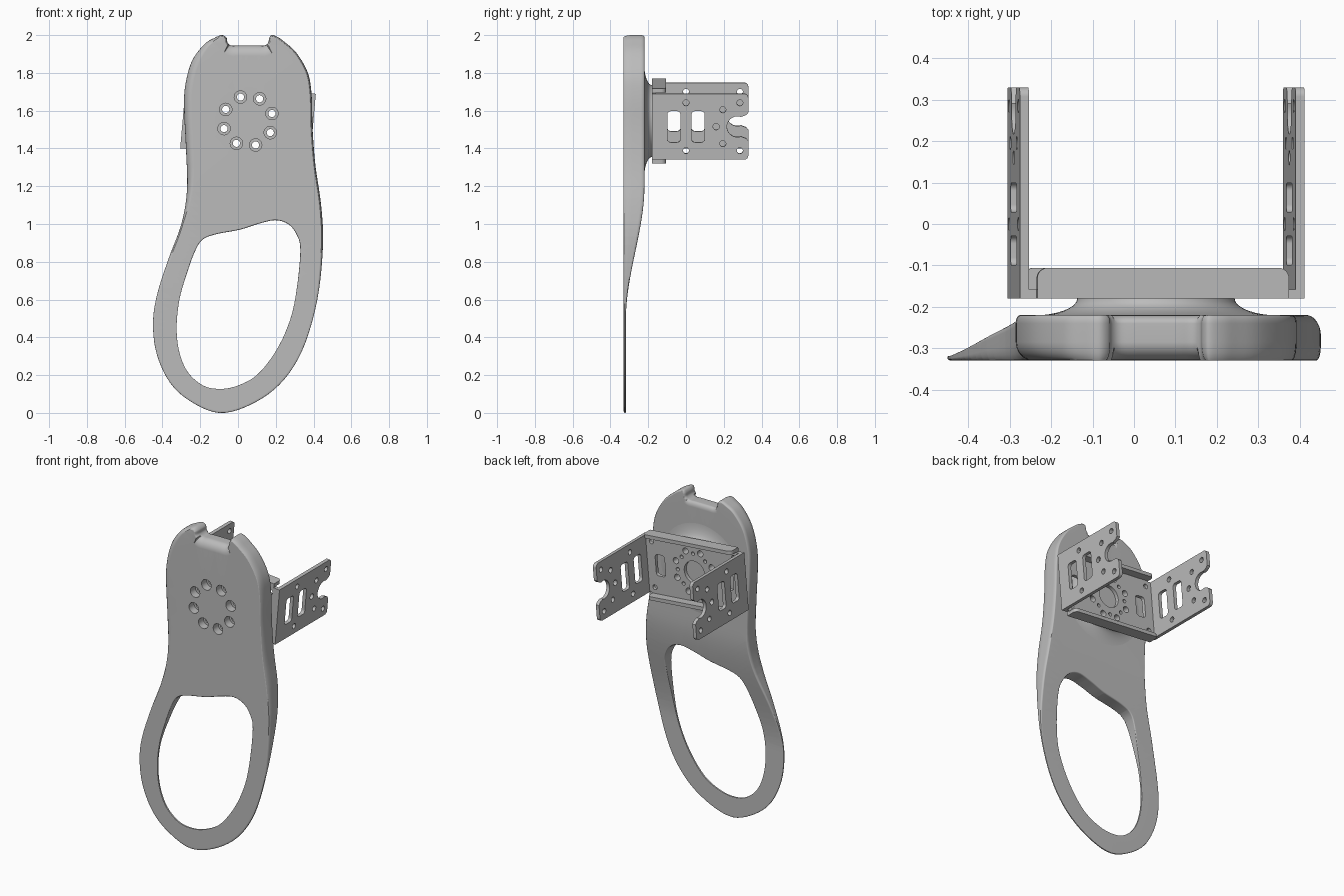
import bpy, bmesh
from math import sin, cos, pi, radians, hypot
from mathutils import Matrix, Vector

cube = bpy.data.objects.get("Cube")
if cube:
    bpy.data.objects.remove(cube, do_unlink=True)

GREY = (0.5, 0.5, 0.5, 1)
grey = bpy.data.materials.new("plain_grey")
grey.use_nodes = True
grey.diffuse_color = GREY
grey.node_tree.nodes["Principled BSDF"].inputs["Base Color"].default_value = GREY

FRONT, BACK, PAD, SHEET = -0.33, -0.22, -0.18, 0.022
HUB = (0.053, 1.545)
TILT = radians(5)


def clamp(v):
    return max(0.0, min(1.0, v))


def smooth(v):
    v = clamp(v)
    return v * v * (3 - 2 * v)


def arc(cx, cz, r, a0, a1, n):
    steps = [radians(a0 + (a1 - a0) * i / n) for i in range(n + 1)]
    return [(cx + r * cos(a), cz + r * sin(a)) for a in steps]


def circle(cx, cz, r, n=24):
    return arc(cx, cz, r, 0, 360, n)[:-1]


def round_rect(cx, cz, w, h, r):
    x, z = w / 2 - r, h / 2 - r
    corners = [(x, z), (-x, z), (-x, -z), (x, -z)]
    return [p for i, (a, b) in enumerate(corners)
            for p in arc(cx + a, cz + b, r, 90 * i, 90 * i + 90, 6)]


def hole_ring(radius, r, start, n=8):
    """Loops of holes spaced evenly about the local origin."""
    angles = [radians(start) + 2 * pi * i / n for i in range(n)]
    return [circle(radius * cos(a), radius * sin(a), r) for a in angles]


def spline(points, n=5):
    """Closed smooth curve through the points."""
    out = []
    for i in range(len(points)):
        a, b, c, d = (Vector(points[(i + k) % len(points)]) for k in (-1, 0, 1, 2))
        for s in range(n):
            t = s / n
            out.append(tuple(0.5 * (2 * b + (c - a) * t + (2 * a - 5 * b + 4 * c - d) * t ** 2
                                    + (3 * b - a - 3 * c + d) * t ** 3)))
    return out


def offset(loop, width, amount, inward):
    """Move each point sideways by width(point) * amount."""
    pairs = list(zip(loop, loop[1:] + loop[:1]))
    area = sum(p[0] * q[1] - q[0] * p[1] for p, q in pairs)
    sign = (1 if area > 0 else -1) * (1 if inward else -1)
    out = []
    for i, (x, z) in enumerate(loop):
        p, q = loop[i - 1], loop[(i + 1) % len(loop)]
        tx, tz = q[0] - p[0], q[1] - p[1]
        d = sign * width(x, z) * amount / (hypot(tx, tz) or 1)
        out.append((x - tz * d, z + tx * d))
    return out


def straight(loop, y0, y1):
    return [(loop, y0), (loop, y1)]


def rounded(loop, inward, front_width, back_width, front, back, n=5):
    """Rings of a wall with rounded front and back rims."""
    angles = [pi / 2 * k / n for k in range(n + 1)]
    rings = [(offset(loop, front_width, 1 - sin(a), inward), FRONT + front * (1 - cos(a)))
             for a in angles]
    rings += [(offset(loop, back_width, 1 - sin(a), inward), BACK - back * (1 - cos(a)))
              for a in reversed(angles)]
    return rings


def solid(name, tubes, frame=Matrix(), levels=(), reshape=None):
    """Walls from stacked rings, capped front and back with the holes left open."""
    bm = bmesh.new()
    caps = ([], [])
    for rings in tubes:
        rows = [[bm.verts.new((x, y, z)) for x, z in loop] for loop, y in rings]
        n = len(rows[0])
        for a, b in zip(rows, rows[1:]):
            for i in range(n):
                bm.faces.new((a[i], a[(i + 1) % n], b[(i + 1) % n], b[i]))
        for cap, row in zip(caps, (rows[0], rows[-1])):
            cap += [bm.edges.get((row[i - 1], row[i])) for i in range(n)]
    for cap, side in zip(caps, (-1, 1)):
        bmesh.ops.triangle_fill(bm, use_beauty=True, edges=cap, normal=(0, side, 0))
    for z in levels:
        bmesh.ops.bisect_plane(bm, geom=bm.verts[:] + bm.edges[:] + bm.faces[:],
                               plane_co=(0, 0, z), plane_no=(0, 0, 1))
    if reshape:
        for v in bm.verts:
            v.co = reshape(v.co)
    bm.transform(frame)
    bmesh.ops.recalc_face_normals(bm, faces=bm.faces[:])
    mesh = bpy.data.meshes.new(name)
    bm.to_mesh(mesh)
    bm.free()
    mesh.materials.append(grey)
    obj = bpy.data.objects.new(name, mesh)
    bpy.context.collection.objects.link(obj)
    bpy.ops.object.select_all(action="DESELECT")
    obj.select_set(True)
    bpy.context.view_layer.objects.active = obj
    bpy.ops.object.shade_smooth_by_angle(angle=radians(28))
    obj.modifiers.new("even_shading", "WEIGHTED_NORMAL").keep_sharp = True
    return obj


# Hand plate: notched head flowing into a thin loop
outline = spline([
    (-.085, 2), (-.125, 1.985), (-.18, 1.95), (-.245, 1.86), (-.28, 1.73), (-.285, 1.6),
    (-.275, 1.39), (-.27, 1.18), (-.3, 1), (-.37, .81), (-.43, .62), (-.45, .47),
    (-.43, .31), (-.36, .16), (-.25, .06), (-.1, 0), (.06, .04), (.22, .15), (.34, .33),
    (.42, .6), (.45, .89), (.44, 1.1), (.41, 1.31), (.395, 1.5), (.39, 1.68), (.37, 1.8),
    (.31, 1.905), (.245, 1.965), (.21, 1.99), (.18, 2), (.165, 1.985), (.16, 1.96),
    (.14, 1.945), (.105, 1.945), (.05, 1.945), (0, 1.945), (-.035, 1.945),
    (-.055, 1.96), (-.06, 1.985)])
opening = spline([
    (.33, .86), (.31, .65), (.275, .49), (.205, .335), (.105, .205), (0, .145),
    (-.095, .127), (-.185, .145), (-.265, .215), (-.31, .32), (-.325, .45), (-.31, .6),
    (-.27, .74), (-.23, .85), (-.19, .915), (-.12, .945), (.01, .97), (.105, 1),
    (.195, 1.02), (.265, 1), (.31, .945)])


def in_notch(x, z):
    return -0.045 < x < 0.15 and 1.9 < z < 1.955


def front_rim(x, z):
    if in_notch(x, z):
        return 0.055
    return 0.012 + 0.03 * clamp((-x - 0.1) / 0.15) * clamp((z - 1) / 0.3)


def back_rim(x, z):
    return 0.03 if in_notch(x, z) else 0.01


def thin_down(co):
    """Taper the thickness towards the loop."""
    t = (0.012 + 0.098 * smooth((co.z - 0.5) / 0.7)) / (BACK - FRONT)
    return Vector((co.x, FRONT + (co.y - FRONT) * t, co.z))


def at_hub(loop):
    return [(x + HUB[0], z + HUB[1]) for x, z in loop]


BOLT, WIDE, SPACING = 0.019, 0.033, 0.133
START = 17.5
tubes = [rounded(outline, True, front_rim, back_rim, 0.045, 0.02),
         rounded(opening, False, lambda x, z: 0.006, lambda x, z: 0.006, 0.01, 0.01)]
for wide, narrow in zip(hole_ring(SPACING, WIDE, START), hole_ring(SPACING, BOLT, START)):
    wide, narrow = at_hub(wide), at_hub(narrow)
    tubes.append([(wide, FRONT), (wide, -0.28), (narrow, -0.28), (narrow, BACK)])
solid("hand_plate", tubes, levels=[0.45 + 0.04 * i for i in range(21)], reshape=thin_down)

# Round mounting pad with a concave flare
flare = []
for k in range(9):
    a = pi / 2 * k / 8
    r = 0.30 - 0.11 * sin(a)
    flare.append((at_hub(circle(0, 0, r, 64)), BACK - 0.001 + (PAD - BACK + 0.001) * (1 - cos(a))))
solid("mounting_pad", [flare] + [straight(at_hub(h), BACK - 0.001, PAD)
                                 for h in hole_ring(SPACING, BOLT, START)])

# Tilted sheet bracket: base
bracket = Matrix.Translation((HUB[0], 0, HUB[1])) @ Matrix.Rotation(TILT, 4, "Y")
HALF, ARM_H, LIP_X, LIP_Z = 0.345, 0.175, 0.305, 0.2
quarter = [(HALF - SHEET, ARM_H), (LIP_X, ARM_H), (LIP_X, LIP_Z)]
base = quarter + [(-x, z) for x, z in reversed(quarter)]
base += [(-x, -z) for x, z in base]
holes = hole_ring(SPACING, BOLT, START + 5) + hole_ring(0.115, 0.011, 0)
holes.append(circle(0, 0, 0.07, 40))
for sx in (-1, 1):
    holes.append(round_rect(sx * 0.235, 0, 0.065, 0.13, 0.018))
    holes += [circle(sx * 0.285, sz * 0.14, 0.015) for sz in (-1, 1)]
solid("bracket_base", [straight(p, PAD, PAD + SHEET) for p in [base] + holes], bracket)

# Bracket lips along the top and bottom
lay_flat = Matrix(((1, 0, 0, 0), (0, 0, 1, 0), (0, 1, 0, 0), (0, 0, 0, 1)))
lip = round_rect(0, PAD + 0.037, 2 * LIP_X, 0.074, 0.025)
for name, z in (("top_lip", LIP_Z - SHEET), ("bottom_lip", -LIP_Z)):
    solid(name, [straight(lip, z, z + SHEET)], bracket @ lay_flat)

# Bracket arms with slots, holes and an open end notch
turn = Matrix(((0, 1, 0, 0), (1, 0, 0, 0), (0, 0, 1, 0), (0, 0, 0, 1)))
END, R = 0.33, 0.022
arm = [(PAD, -ARM_H)] + arc(END - R, R - ARM_H, R, -90, 0, 6)
arm += [(END, -0.075), (END - 0.012, -0.062)] + arc(0.272, 0, 0.055, 290, 70, 24)
arm += [(END - 0.012, 0.062), (END, 0.075)] + arc(END - R, ARM_H - R, R, 0, 90, 6)
arm.append((PAD, ARM_H))
holes = [round_rect(y, 0, 0.07, 0.165, 0.018) for y in (-0.064, 0.064)]
holes.append(circle(0.16, 0, 0.017))
for s in (-1, 1):
    holes += [circle(y, s * z, 0.016) for y, z in ((0, 0.127), (0.285, 0.127), (0.195, 0.09))]
for name, x in (("right_arm", -HALF), ("left_arm", HALF - SHEET)):
    solid(name, [straight(p, x, x + SHEET) for p in [arm] + holes], bracket @ turn)
